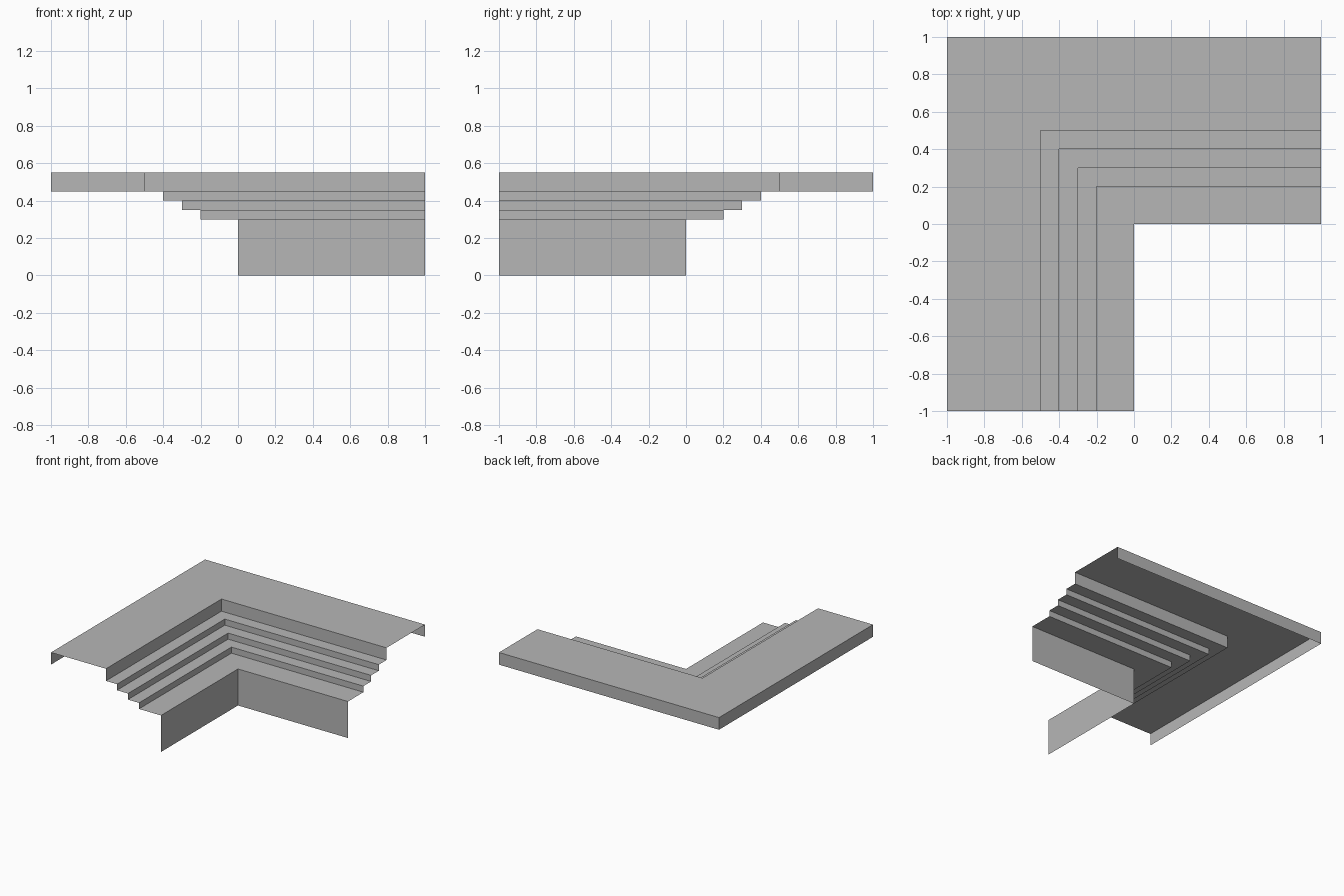
import bpy
import bmesh

cube = bpy.data.objects.get("Cube")
if cube:
    bpy.data.objects.remove(cube, do_unlink=True)

GREY = (0.47, 0.47, 0.47, 1.0)
grey = bpy.data.materials.new("plain_grey")
grey.use_nodes = True
grey.diffuse_color = GREY
grey.node_tree.nodes["Principled BSDF"].inputs["Base Color"].default_value = GREY


def corner_sheet(name, profile):
    """Sweep an open (offset, height) profile around the inside corner with a mitre."""
    bm = bmesh.new()
    rows = [[bm.verts.new((x, y, z)) for x, y in ((-d, -1), (-d, d), (1, d))]
            for d, z in profile]
    for low, high in zip(rows, rows[1:]):
        for i in range(2):
            bm.faces.new((low[i], low[i + 1], high[i + 1], high[i]))
    mesh = bpy.data.meshes.new(name)
    bm.to_mesh(mesh)
    bm.free()
    mesh.materials.append(grey)
    obj = bpy.data.objects.new(name, mesh)
    bpy.context.collection.objects.link(obj)
    return obj


# Upright wall below the steps
corner_sheet("base_wall", [(0, 0), (0, 0.3)])

# Bottom ledge, then the narrow steps: each a tread with the riser behind it
corner_sheet("bottom_ledge", [(0, 0.3), (0.2, 0.3), (0.2, 0.35)])
for n in range(2):
    d, z = 0.2 + 0.1 * n, 0.35 + 0.05 * n
    corner_sheet(f"step_{n + 1}", [(d, z), (d + 0.1, z), (d + 0.1, z + 0.05)])

# Top step with the tall riser, wide upper deck and its outer rim
corner_sheet("top_step", [(0.4, 0.45), (0.5, 0.45), (0.5, 0.55)])
corner_sheet("upper_deck", [(0.5, 0.55), (1, 0.55), (1, 0.45)])
